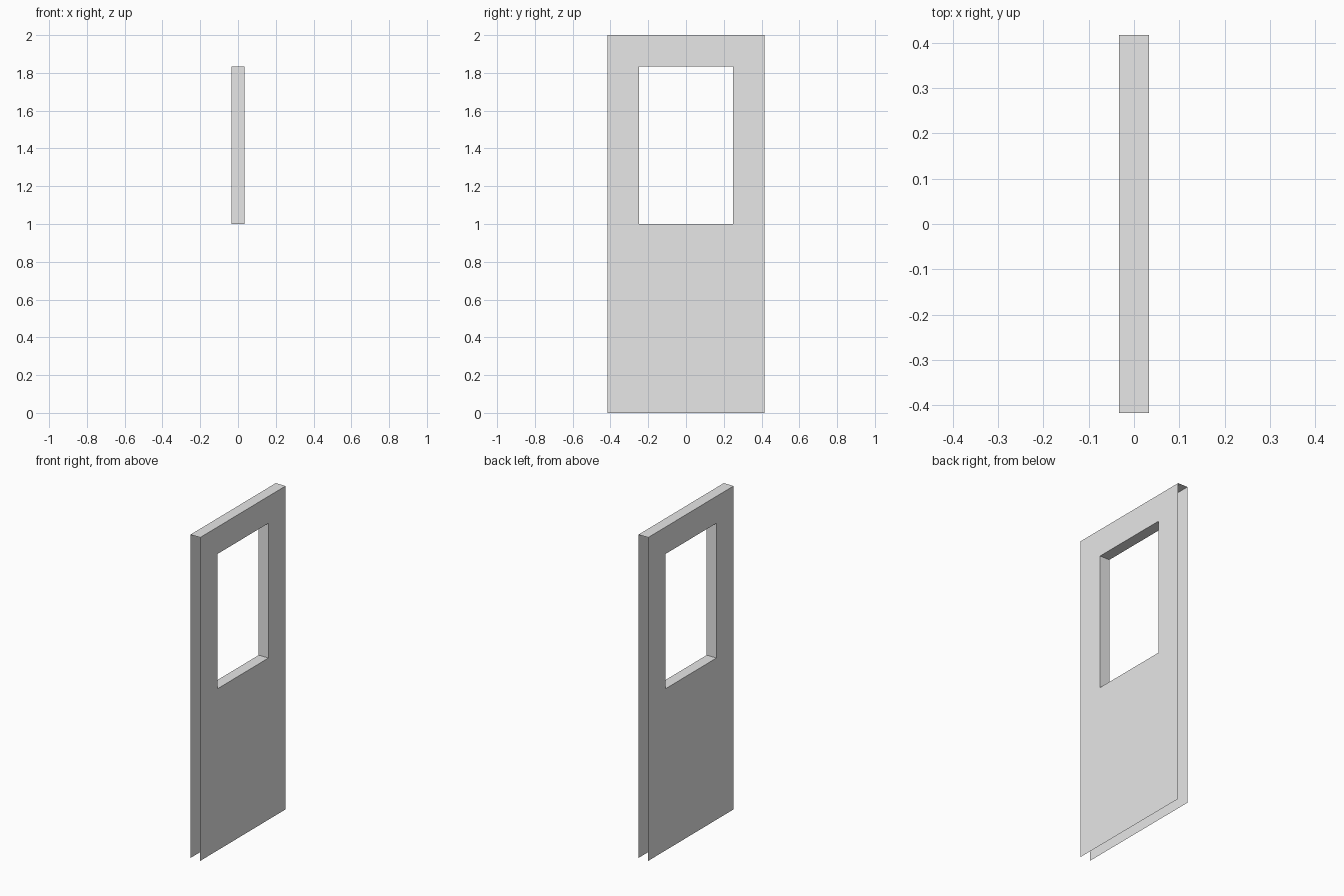
import bpy, bmesh

cube = bpy.data.objects.get("Cube")
if cube:
    bpy.data.objects.remove(cube, do_unlink=True)

HALF_T, HALF_W, HEIGHT = 0.0333, 0.4167, 2.0
WIN_HALF, WIN_LOW, WIN_HIGH = 0.25, 1.0, 1.8333

paint = bpy.data.materials.new("light_grey")
paint.use_nodes = True
colour = (0.8, 0.8, 0.8, 1)
paint.diffuse_color = colour
paint.node_tree.nodes["Principled BSDF"].inputs["Base Color"].default_value = colour


def rect(x, half, low, high):
    """Corners of an upright rectangle, counter-clockwise seen from +x."""
    return [(x, -half, low), (x, half, low), (x, half, high), (x, -half, high)]


def make(name, quads):
    """Build one flat-shaded part from a list of four-corner faces."""
    bm = bmesh.new()
    for quad in quads:
        bm.faces.new([bm.verts.new(p) for p in quad])
    bmesh.ops.remove_doubles(bm, verts=bm.verts, dist=1e-5)
    mesh = bpy.data.meshes.new(name)
    bm.to_mesh(mesh)
    bm.free()
    mesh.materials.append(paint)
    obj = bpy.data.objects.new(name, mesh)
    bpy.context.collection.objects.link(obj)


def ring(a, b):
    """Quads joining two matching loops of corners."""
    return [(a[i], a[(i + 1) % 4], b[(i + 1) % 4], b[i]) for i in range(4)]


# Two thin door skins, each with a window opening
for name, x in (("left_skin", HALF_T), ("right_skin", -HALF_T)):
    quads = ring(rect(x, HALF_W, 0, HEIGHT), rect(x, WIN_HALF, WIN_LOW, WIN_HIGH))
    if x < 0:
        quads = [q[::-1] for q in quads]
    make(name, quads)

# Window lining through the thickness, facing into the opening
make("window_lining", ring(rect(HALF_T, WIN_HALF, WIN_LOW, WIN_HIGH),
                           rect(-HALF_T, WIN_HALF, WIN_LOW, WIN_HIGH)))

# Top cap; the side and bottom edges stay open
make("top_cap", [[(-HALF_T, -HALF_W, HEIGHT), (HALF_T, -HALF_W, HEIGHT),
                  (HALF_T, HALF_W, HEIGHT), (-HALF_T, HALF_W, HEIGHT)]])
